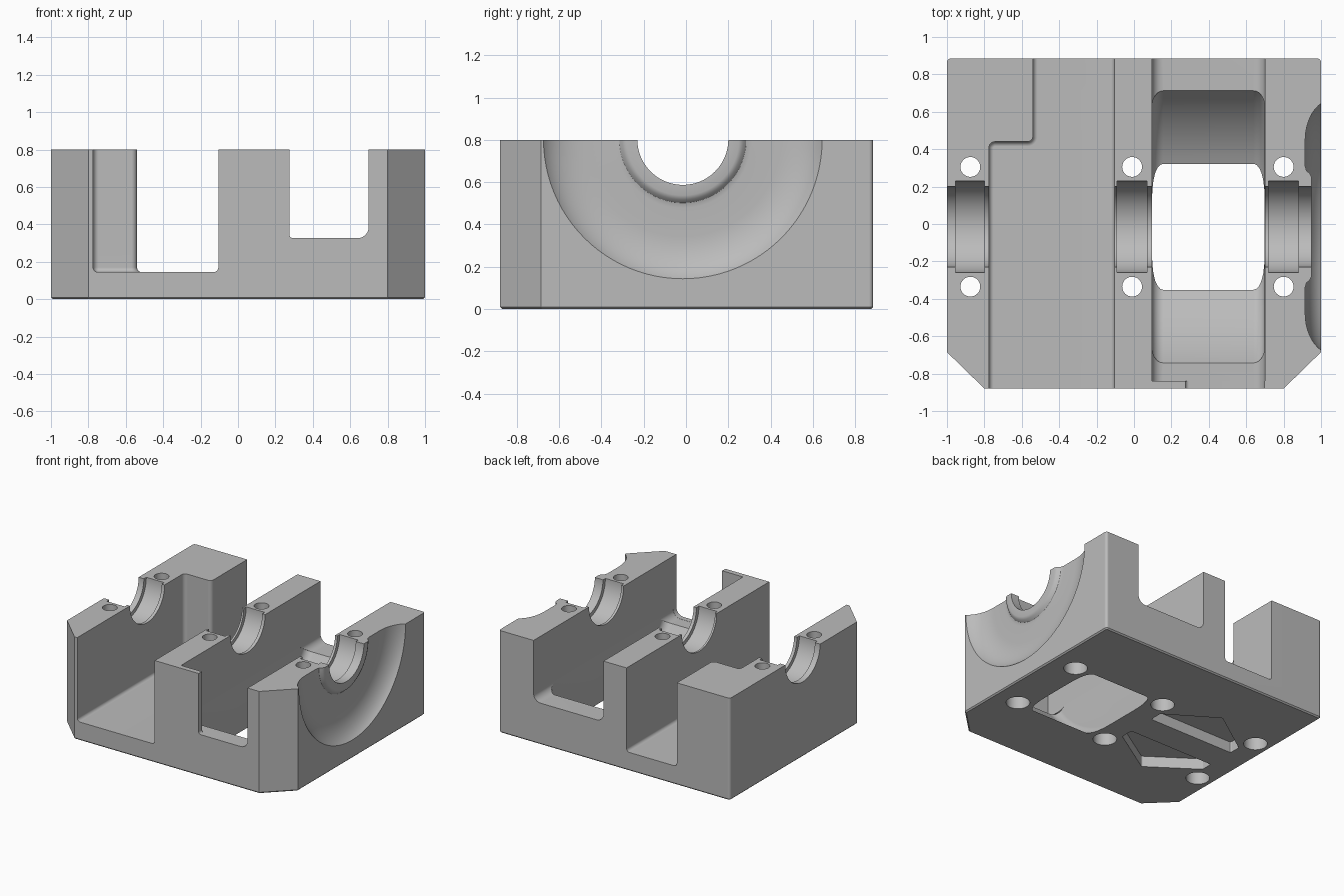
import bpy, bmesh, math
from mathutils import Vector

if "Cube" in bpy.data.objects:
    bpy.data.objects.remove(bpy.data.objects["Cube"], do_unlink=True)

AXIS_Y, AXIS_Z = -0.015, 0.802    # shaft centre line, parallel to x
FRONT, BACK, TOP = -0.88, 0.885, 0.8

metal = bpy.data.materials.new("machined grey")
metal.use_nodes = True
grey = (0.5, 0.5, 0.5, 1)
metal.diffuse_color = grey
metal.node_tree.nodes["Principled BSDF"].inputs["Base Color"].default_value = grey


def make_object(name, bm):
    bmesh.ops.remove_doubles(bm, verts=bm.verts, dist=0.00001)
    bmesh.ops.recalc_face_normals(bm, faces=bm.faces)
    mesh = bpy.data.meshes.new(name)
    bm.to_mesh(mesh)
    bm.free()
    mesh.materials.append(metal)
    obj = bpy.data.objects.new(name, mesh)
    bpy.context.scene.collection.objects.link(obj)
    return obj


def rounded(points, steps=6):
    """Turn (u, v, radius) corners into an outline with arcs."""
    out = []
    for i, (u, v, r) in enumerate(points):
        p = Vector((u, v))
        if r == 0:
            out.append(p)
            continue
        a = (Vector(points[i - 1][:2]) - p).normalized()
        b = (Vector(points[(i + 1) % len(points)][:2]) - p).normalized()
        half = a.angle(b) / 2
        centre = p + (a + b).normalized() * r / math.sin(half)
        start = p + a * r / math.tan(half) - centre
        end = p + b * r / math.tan(half) - centre
        sweep = math.pi - 2 * half
        for k in range(steps + 1):
            t = k / steps
            out.append(centre + (start * math.sin((1 - t) * sweep)
                                 + end * math.sin(t * sweep)) / math.sin(sweep))
    return out


def prism(name, points, axis, low, high, edge=0, segments=1, steps=6):
    """Extrude an outline along y or z; edge rounds its lower rim."""
    place = (lambda p, t: (p.x, t, p.y)) if axis == "y" else (lambda p, t: (p.x, p.y, t))
    outline = rounded(points, steps)
    bm = bmesh.new()
    base = [bm.verts.new(place(p, low)) for p in outline]
    cap = [bm.verts.new(place(p, high)) for p in outline]
    bottom = bm.faces.new(base)
    bm.faces.new(cap)
    for i in range(len(base)):
        bm.faces.new((base[i - 1], base[i], cap[i], cap[i - 1]))
    bmesh.ops.recalc_face_normals(bm, faces=bm.faces)
    if edge:
        bmesh.ops.bevel(bm, geom=list(bottom.edges), offset=edge, segments=segments,
                        profile=0.5, affect="EDGES")
    return make_object(name, bm)


def lathe(name, profile, start=0, span=360, count=96):
    """Revolve a closed (x, radius) loop about the shaft line; angle 0 is down."""
    bm = bmesh.new()
    full = span == 360
    hubs = {i: bm.verts.new((x, AXIS_Y, AXIS_Z)) for i, (x, r) in enumerate(profile) if r == 0}
    rings = []
    for k in range(count if full else count + 1):
        a = math.radians(start + span * k / count)
        rings.append([hubs[i] if i in hubs else
                      bm.verts.new((x, AXIS_Y + r * math.sin(a), AXIS_Z - r * math.cos(a)))
                      for i, (x, r) in enumerate(profile)])
    for k in range(count):
        one, two = rings[k], rings[(k + 1) % len(rings)]
        for i in range(len(profile)):
            loop = list(dict.fromkeys((one[i - 1], one[i], two[i], two[i - 1])))
            if len(loop) > 2:
                bm.faces.new(loop)
    if not full:
        bm.faces.new(rings[0])
        bm.faces.new(rings[-1])
    return make_object(name, bm)


def volume(mesh):
    bm = bmesh.new()
    bm.from_mesh(mesh)
    result = bm.calc_volume()
    bm.free()
    return result


def cut(body, cutter):
    """Subtract the cutter, keeping the first solver result that is sound."""
    before, removable = volume(body.data), volume(cutter.data)
    mod = body.modifiers.new("cut", "BOOLEAN")
    mod.operation, mod.object = "DIFFERENCE", cutter
    for solver in ("MANIFOLD", "EXACT", "FLOAT"):
        mod.solver = solver
        bpy.context.view_layer.update()
        graph = bpy.context.evaluated_depsgraph_get()
        mesh = bpy.data.meshes.new_from_object(body.evaluated_get(graph), depsgraph=graph)
        lost = before - volume(mesh)
        if len(mesh.polygons) and 0.000001 < lost < removable * 1.01:
            body.data = mesh
            break
    body.modifiers.clear()
    bpy.data.objects.remove(cutter, do_unlink=True)


# Block with clipped front corners and softened lower rim
body = prism("bearing_block", [(-0.8, FRONT, 0), (0.8, FRONT, 0), (1, -0.685, 0), (1, BACK, 0.02),
                               (-1, BACK, 0.02), (-1, -0.685, 0)], "z", 0, TOP, edge=0.01)

# Stepped open channel
cut(body, prism("channel_cutter", [(-0.775, -1, 0), (-0.105, -1, 0), (-0.105, 1, 0), (-0.54, 1, 0),
                                   (-0.54, 0.44, 0.03), (-0.775, 0.44, 0.03)],
                "z", 0.145, 1, edge=0.025, segments=4))

# Crank bay, with its narrower front opening behind a thin lip
WALL_IN, WALL_OUT, SHELF, FILLET, GAP = 0.095, 0.7, 0.325, 0.06, 0.001
for name, left, right, floor, radius, low, high in (
        ("bay_cutter", WALL_IN, WALL_OUT, SHELF, FILLET, -0.84, 1),
        ("opening_cutter", 0.275, WALL_OUT - GAP, SHELF + GAP, 0.02, -1, -0.8)):
    cut(body, prism(name, [(left, floor, radius), (right, floor, FILLET),
                           (right, 1, 0), (left, 1, 0)], "y", low, high))

# Curved sweep clearance that breaks through the underside
SWEEP = 0.87
half = math.degrees(math.acos((AXIS_Z - SHELF) / SWEEP))
outline = rounded([(WALL_IN + GAP, 0.3, 0), (WALL_OUT - GAP, 0.3, 0),
                   (WALL_OUT - GAP, SWEEP, FILLET), (WALL_IN + GAP, SWEEP, FILLET)])
cut(body, lathe("sweep_cutter", [tuple(p) for p in outline], -half, 2 * half, 48))

# Shaft bore with bearing seats, ending in the dished recess
BORE, SEAT = 0.215, 0.245
profile = [(-1.1, 0), (-1.1, BORE)]
for a, b in ((-0.955, -0.8), (-0.09, 0.07), (0.72, 0.88)):
    profile += [(a, BORE), (a, SEAT), (b, SEAT), (b, BORE)]
profile += [(0.95, BORE), (0.95, 0.265), (0.94, 0.285), (0.922, 0.3), (0.915, 0.325)]
for k in range(9):
    a = math.radians(67 * k / 8)
    profile.append((0.915 + 0.147 * (1 - math.cos(a)), 0.46 + 0.22 * math.sin(a)))
profile += [(1.1, 0.71), (1.1, 0)]
cut(body, lathe("bore_cutter", profile))

# Bolt holes with counterbores underneath
for x in (-0.875, -0.01, 0.8):
    for side in (-1, 1):
        y = AXIS_Y + side * 0.32
        for r, high in ((0.053, 1), (0.085, 0.12)):
            square = [(x - r, y - r, r), (x + r, y - r, r), (x + r, y + r, r), (x - r, y + r, r)]
            cut(body, prism("hole_cutter", square, "z", -0.1, high, steps=8))

# Mirrored five-sided pockets in the underside
for side in (-1, 1):
    pocket = [(x, AXIS_Y + side * d, 0.015) for x, d in
              ((-0.82, 0.11), (-0.08, 0.11), (-0.08, 0.21), (-0.46, 0.45), (-0.82, 0.2))]
    cut(body, prism("pocket_cutter", pocket, "z", -0.1, 0.085, steps=3))

# Smooth fillets and bores, sharp machined edges
bpy.ops.object.select_all(action="DESELECT")
body.select_set(True)
bpy.context.view_layer.objects.active = body
bpy.ops.object.shade_smooth_by_angle(angle=math.radians(30))
flatten = body.modifiers.new("even shading", "WEIGHTED_NORMAL")
flatten.keep_sharp = True
